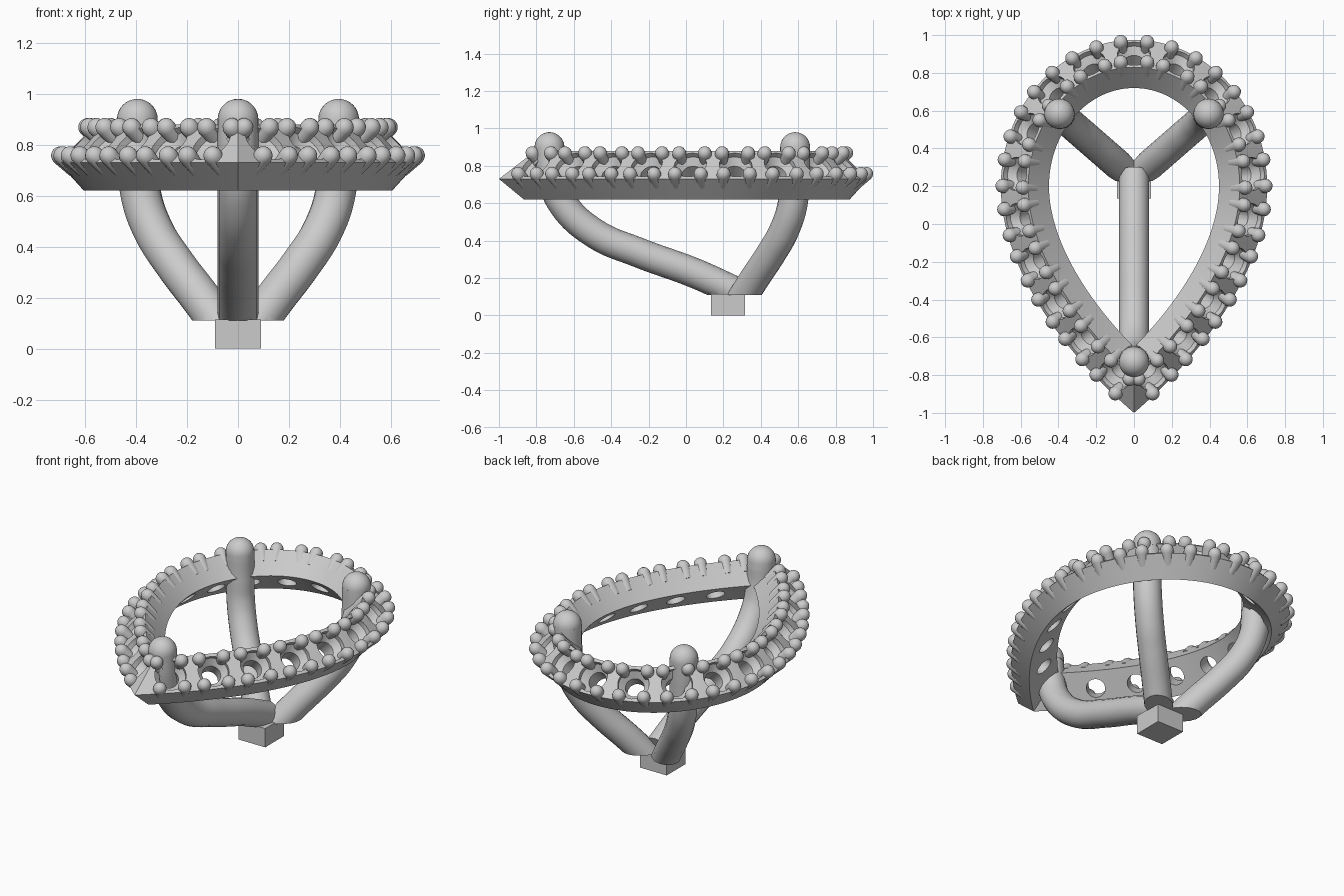
import bpy, bmesh, math
from mathutils import Vector, Matrix

if "Cube" in bpy.data.objects:
    bpy.data.objects.remove(bpy.data.objects["Cube"])

# ---------- helpers ----------
def finish(bm, name):
    bmesh.ops.recalc_face_normals(bm, faces=bm.faces[:])
    me = bpy.data.meshes.new(name)
    bm.to_mesh(me)
    bm.free()
    ob = bpy.data.objects.new(name, me)
    bpy.context.collection.objects.link(ob)
    return ob

def activate(ob):
    bpy.ops.object.select_all(action='DESELECT')
    ob.select_set(True)
    bpy.context.view_layer.objects.active = ob

def lathe(bm, profile, mat, segs):
    """Revolve (radius, height) points, poles at radius 0."""
    rings = []
    for r, h in profile:
        n = 1 if r == 0 else segs
        rings.append([bm.verts.new(mat @ Vector((r * math.cos(2 * math.pi * i / segs),
                                                 r * math.sin(2 * math.pi * i / segs), h)))
                      for i in range(n)])
    for a, b in zip(rings, rings[1:]):
        for i in range(segs):
            j = (i + 1) % segs
            quad = [a[i % len(a)], a[j % len(a)], b[j % len(b)], b[i % len(b)]]
            bm.faces.new(list(dict.fromkeys(quad)))

def dome(r, h, n=5):
    return [(r * math.cos(k * math.pi / 2 / n), h + r * math.sin(k * math.pi / 2 / n))
            for k in range(n)] + [(0, h + r)]

# ---------- pear outline (right half, back to front tip) ----------
outline = []
for i in range(200):
    a = math.pi / 2 * (1 - i / 200)
    outline.append(Vector((0.705 * math.cos(a), 0.2 + 0.775 * math.sin(a))))
P = [Vector(p) for p in ((0.705, 0.2), (0.705, -0.2), (0.42, -0.64), (0, -1))]
for i in range(301):
    t = i / 300
    u = 1 - t
    outline.append(P[0] * u**3 + P[1] * 3 * u*u*t + P[2] * 3 * u*t*t + P[3] * t**3)

def inset(d):
    """Outline moved inward by d, cut off where it meets the mirror line."""
    pts = []
    last = len(outline) - 1
    for i, p in enumerate(outline):
        tan = (outline[min(i + 1, last)] - outline[max(i - 1, 0)]).normalized()
        if i == 0:
            tan = Vector((1, 0))
        q = p + Vector((tan.y, -tan.x)) * d
        if i and q.x <= 0:
            prev = pts[-1]
            pts.append(prev.lerp(q, prev.x / (prev.x - q.x)))
            break
        pts.append(q)
    return pts

def sampler(pts):
    acc = [0]
    for a, b in zip(pts, pts[1:]):
        acc.append(acc[-1] + (b - a).length)
    def at(s):
        for i in range(len(pts) - 1):
            if acc[i + 1] >= s or i == len(pts) - 2:
                f = (s - acc[i]) / max(acc[i + 1] - acc[i], 1e-9)
                return pts[i].lerp(pts[i + 1], f), (pts[i + 1] - pts[i]).normalized()
    return at, acc[-1]

# ---------- halo ring: tilted rectangular section swept round the pear ----------
N = 72
section = [(0.10, 0.62), (0.0, 0.73), (0.145, 0.88), (0.255, 0.77)]
bm = bmesh.new()
loops = []
for d, z in section:
    at, length = sampler(inset(d))
    half = [at(length * i / N)[0] for i in range(N + 1)]
    half[0].x = half[-1].x = 0
    full = half + [Vector((-p.x, p.y)) for p in half[-2:0:-1]]
    loops.append([bm.verts.new((p.x, p.y, z)) for p in full])
for k in range(4):
    a, b = loops[k], loops[(k + 1) % 4]
    for i in range(len(a)):
        j = (i + 1) % len(a)
        bm.faces.new((a[i], a[j], b[j], b[i]))
ring = finish(bm, "halo_ring")

# ---------- stone seats and bead prongs along the sloped face ----------
at, length = sampler(inset(0.0725))
step = (length - 0.145) / 9
cut, beads = bmesh.new(), bmesh.new()
seat = [(0, -0.3), (0.053, -0.3), (0.053, -0.065), (0.088, -0.03), (0.088, 0.08), (0, 0.08)]
bead = [(0, -0.07), (0.032, -0.07), (0.037, 0.005)] + dome(0.037, 0.011)
for i in range(10):
    p, t = at(step * i)
    for side in ((1,) if i == 0 else (1, -1)):
        tan = Vector((t.x * side, t.y, 0)) if i else Vector((1, 0, 0))
        out = Vector((-t.y * side, t.x, 0)) if i else Vector((0, 1, 0))
        axis = (out * 0.15 + Vector((0, 0, 0.145))).normalized()
        across = axis.cross(tan)
        mat = Matrix((tan, across, axis)).transposed().to_4x4()
        mat.translation = (p.x * side, p.y, 0.805)
        lathe(cut, seat, mat, 24)
        for u in (-0.07, 0.07):
            for v in (-0.077, 0.077):
                lathe(beads, bead, mat @ Matrix.Translation((u, v, 0)), 14)
finish(beads, "bead_prongs")
cutter = finish(cut, "seat_cutter")
mod = ring.modifiers.new("seats", 'BOOLEAN')
mod.operation = 'DIFFERENCE'
mod.solver = 'EXACT'
mod.use_self = True
mod.object = cutter
activate(ring)
bpy.ops.object.modifier_apply(modifier=mod.name)
cutter.hide_render = True
bpy.data.objects.remove(cutter)

# ---------- curved struts, each ending in a domed claw ----------
def strut(name, path):
    cu = bpy.data.curves.new(name, 'CURVE')
    cu.dimensions = '3D'
    cu.bevel_depth = 0.08
    cu.bevel_resolution = 6
    cu.resolution_u = 10
    cu.use_fill_caps = True
    sp = cu.splines.new('BEZIER')
    sp.bezier_points.add(len(path) - 1)
    for bp, co in zip(sp.bezier_points, path):
        bp.co = co
        bp.handle_left_type = bp.handle_right_type = 'AUTO'
    ob = bpy.data.objects.new(name, cu)
    bpy.context.collection.objects.link(ob)
    activate(ob)
    bpy.ops.object.convert(target='MESH')
    ob = bpy.context.view_layer.objects.active
    bm = bmesh.new()
    bm.from_mesh(ob.data)
    bmesh.ops.remove_doubles(bm, verts=bm.verts[:], dist=1e-5)
    # flat foot on top of the base block
    res = bmesh.ops.bisect_plane(bm, geom=bm.verts[:] + bm.edges[:] + bm.faces[:],
                                 plane_co=(0, 0, 0.11), plane_no=(0, 0, 1), clear_inner=True)
    bmesh.ops.holes_fill(bm, edges=[e for e in bm.edges if e.is_boundary])
    # claw tip
    a, b = Vector(path[0]), Vector(path[1])
    rot = (a - b).to_track_quat('Z', 'Y').to_matrix().to_4x4()
    lathe(bm, [(0, -0.04), (0.08, -0.04)] + dome(0.08, 0, 8), Matrix.Translation(a) @ rot, 28)
    bmesh.ops.recalc_face_normals(bm, faces=bm.faces[:])
    bm.to_mesh(ob.data)
    bm.free()

strut("front_strut", [(0, y, z) for y, z in
      ((-0.73, 0.9), (-0.715, 0.74), (-0.66, 0.6), (-0.49, 0.44),
       (-0.25, 0.335), (0.05, 0.225), (0.27, 0.125))])
for side, label in ((-1, "left"), (1, "right")):
    strut("back_strut_" + label, [(x * side, 0.24 + 0.87 * x, z) for x, z in
          ((0.395, 0.9), (0.392, 0.75), (0.38, 0.6), (0.33, 0.46),
           (0.25, 0.335), (0.14, 0.19), (0.04, 0.05))])

# ---------- smooth shading on the round parts ----------
for ob in list(bpy.context.collection.objects):
    activate(ob)
    bpy.ops.object.shade_smooth_by_angle(angle=math.radians(35))

# ---------- base block ----------
bm = bmesh.new()
bmesh.ops.create_cube(bm, size=1, matrix=Matrix.Translation((0, 0.225, 0.0575))
                      @ Matrix.Diagonal((0.18, 0.18, 0.115, 1)))
finish(bm, "base_block")
